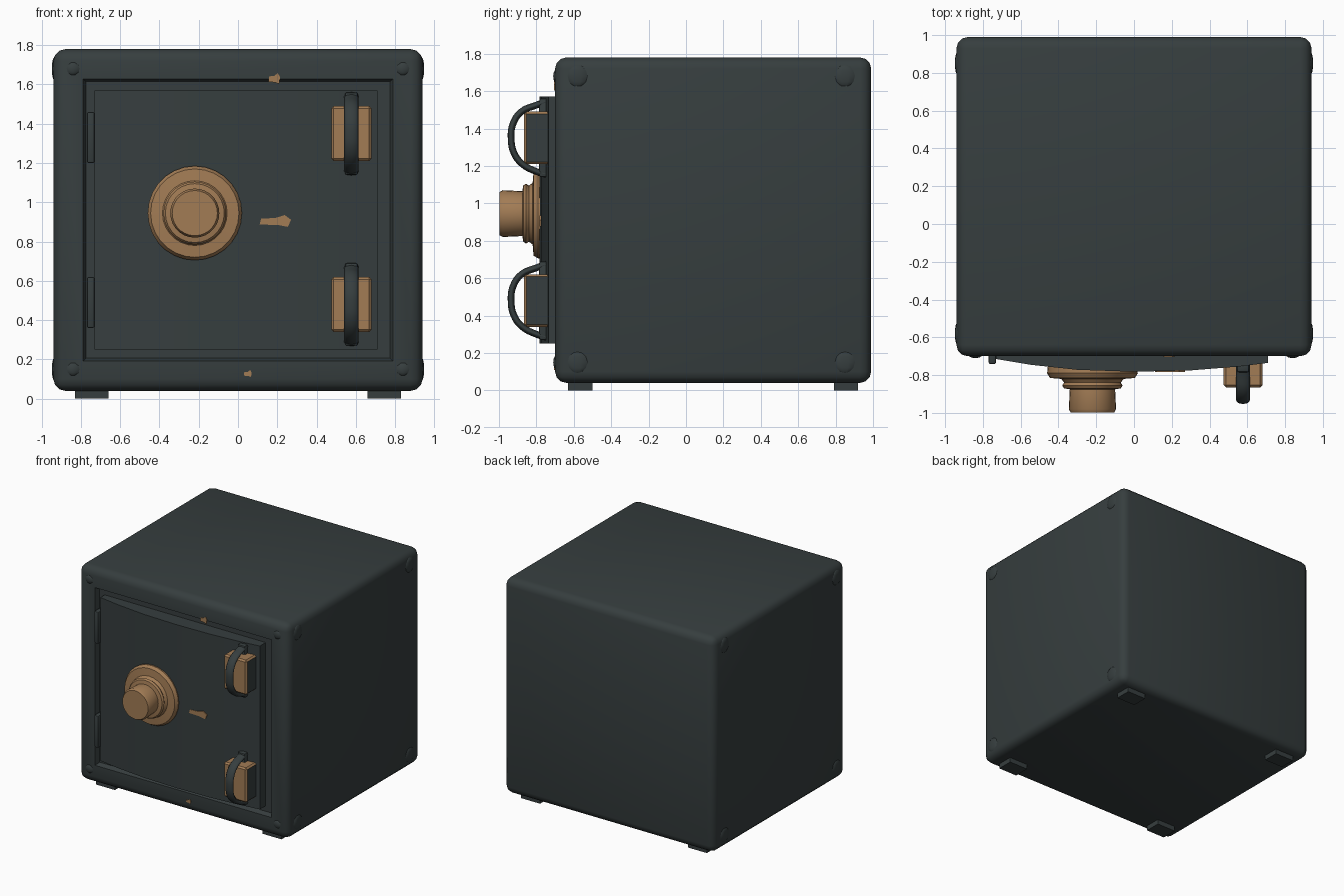
import bpy, bmesh, math
from mathutils import Matrix, Vector

old = bpy.data.objects.get("Cube")
if old:
    bpy.data.objects.remove(old, do_unlink=True)


def make_material(name, rgb):
    m = bpy.data.materials.new(name)
    m.use_nodes = True
    m.diffuse_color = (*rgb, 1)
    m.node_tree.nodes["Principled BSDF"].inputs["Base Color"].default_value = (*rgb, 1)
    return m


iron = make_material("dark iron", (0.037, 0.048, 0.049))
brass = make_material("brass", (0.36, 0.20, 0.09))


def finish(bm, name, *mats):
    bmesh.ops.recalc_face_normals(bm, faces=bm.faces)
    me = bpy.data.meshes.new(name)
    bm.to_mesh(me)
    bm.free()
    ob = bpy.data.objects.new(name, me)
    bpy.context.collection.objects.link(ob)
    for m in mats:
        me.materials.append(m)
    bpy.ops.object.select_all(action="DESELECT")
    ob.select_set(True)
    bpy.context.view_layer.objects.active = ob
    bpy.ops.object.shade_smooth_by_angle(angle=math.radians(35))
    return ob


def box_mesh(lo, hi, bevel=0.0, segments=2):
    lo, hi = Vector(lo), Vector(hi)
    bm = bmesh.new()
    bmesh.ops.create_cube(bm, size=1, matrix=Matrix.Translation((lo + hi) / 2)
                          @ Matrix.Diagonal((*(hi - lo), 1)))
    if bevel:
        bmesh.ops.bevel(bm, geom=bm.edges[:], offset=bevel, segments=segments,
                        profile=0.5, affect="EDGES")
    return bm


def dome(name, loc, size):
    bm = bmesh.new()
    bmesh.ops.create_uvsphere(bm, u_segments=10, v_segments=6, radius=1,
                              matrix=Matrix.Translation(loc) @ Matrix.Diagonal((*size, 1)))
    return finish(bm, name, iron)


# Body with rounded edges and a shallow door recess
bm = box_mesh((-0.94, -0.70, 0.04), (0.94, 0.99, 1.78), 0.06, 3)
bm.normal_update()
front = min(bm.faces, key=lambda f: f.calc_center_median().y)
bmesh.ops.inset_region(bm, faces=[front], thickness=0.13)
bmesh.ops.inset_region(bm, faces=[front], thickness=0.02, depth=-0.04)
finish(bm, "safe_body", iron)

# Feet
for sx in (-1, 1):
    for y, label in ((-0.565, "front"), (0.855, "back")):
        side = "left" if sx > 0 else "right"
        finish(box_mesh((sx * 0.745 - 0.085, y - 0.065, 0),
                        (sx * 0.745 + 0.085, y + 0.065, 0.08)), f"{label}_{side}_foot", iron)

# Corner bosses on the front and the sides
for sx in (-1, 1):
    for z in (0.15, 1.68):
        dome("front_boss", (sx * 0.84, -0.695, z), (0.035, 0.015, 0.035))
        for y in (-0.58, 0.85):
            dome("side_boss", (sx * 0.935, y, z), (0.014, 0.06, 0.06))

# Bowed door, extruded upwards from its plan outline
plan = [(-0.73, -0.64), (-0.73, -0.715), (-0.55, -0.745), (-0.3, -0.772), (0, -0.782),
        (0.3, -0.775), (0.55, -0.755), (0.71, -0.735), (0.71, -0.64)]
bm = bmesh.new()
base = bm.faces.new([bm.verts.new((x, y, 0.25)) for x, y in plan])
top = bmesh.ops.extrude_face_region(bm, geom=[base])["geom"]
bmesh.ops.translate(bm, verts=[v for v in top if isinstance(v, bmesh.types.BMVert)],
                    vec=(0, 0, 1.32))
finish(bm, "door", iron)

# Hinges at the door's right side
for z in (0.49, 1.33):
    finish(box_mesh((-0.77, -0.742, z - 0.13), (-0.73, -0.66, z + 0.13), 0.01),
           "door_hinge", iron)

# Stepped combination dial, turned round the y axis
profile = [(0, -0.74), (0.235, -0.74), (0.24, -0.79), (0.225, -0.815), (0.165, -0.82),
           (0.15, -0.84), (0.16, -0.855), (0.15, -0.87), (0.12, -0.875), (0.125, -0.98),
           (0.115, -0.998), (0, -0.998)]
bm = bmesh.new()
verts = [bm.verts.new((r, y, 0)) for r, y in profile]
edges = [bm.edges.new(pair) for pair in zip(verts, verts[1:])]
bmesh.ops.spin(bm, geom=verts + edges, cent=(0, 0, 0), axis=(0, 1, 0),
               angle=math.tau, steps=28, use_duplicate=False)
bmesh.ops.remove_doubles(bm, verts=bm.verts, dist=0.0005)
bmesh.ops.translate(bm, verts=bm.verts, vec=(-0.22, 0, 0.945))
finish(bm, "combination_dial", brass)

# Brass latch blocks with dark outer ends, each under a hooped strap
hoop = [(-0.73, 0.20), (-0.80, 0.175), (-0.88, 0.14), (-0.925, 0.075), (-0.935, 0.0),
        (-0.92, -0.08), (-0.875, -0.14), (-0.80, -0.18), (-0.73, -0.20)]
for z, label in ((0.48, "lower"), (1.35, "upper")):
    bm = box_mesh((0.475, -0.865, z - 0.14), (0.68, -0.72, z + 0.14), 0.012, 1)
    bm.normal_update()
    for f in bm.faces:
        f.material_index = 1 if f.normal.x > 0.9 else 0
    finish(bm, label + "_latch_block", brass, iron)

    cu = bpy.data.curves.new(label + "_latch_strap", "CURVE")
    cu.dimensions = "3D"
    cu.bevel_depth, cu.bevel_resolution, cu.use_fill_caps = 0.018, 2, True
    cu.resolution_u = 4
    sp = cu.splines.new("BEZIER")
    sp.bezier_points.add(len(hoop) - 1)
    for p, (y, dz) in zip(sp.bezier_points, hoop):
        p.co = (0, y, dz)
        p.handle_left_type = p.handle_right_type = "AUTO"
    cu.materials.append(iron)
    strap = bpy.data.objects.new(label + "_latch_strap", cu)
    strap.location, strap.scale = (0.577, 0, z), (2, 1, 1)
    bpy.context.collection.objects.link(strap)
    # Mounting foot behind the strap
    finish(box_mesh((0.545, -0.785, z - 0.21), (0.61, -0.73, z + 0.21), 0.01),
           label + "_strap_plate", iron)


# Worn brass flecks as thin plates
def fleck(x, y, z, w, h):
    shape = [(-1, -0.6), (0.2, -0.7), (0.8, -1), (1, 0.2), (0.6, 1), (0, 0.5), (-0.9, 0.4)]
    bm = bmesh.new()
    f = bm.faces.new([bm.verts.new((x + a * w, y, z + b * h)) for a, b in shape])
    back = bmesh.ops.extrude_face_region(bm, geom=[f])["geom"]
    bmesh.ops.translate(bm, verts=[v for v in back if isinstance(v, bmesh.types.BMVert)],
                        vec=(0, 0.009, 0))
    finish(bm, "brass_fleck", brass)


fleck(0.19, -0.783, 0.905, 0.08, 0.03)
fleck(0.185, -0.705, 1.63, 0.03, 0.028)
fleck(0.05, -0.705, 0.128, 0.02, 0.018)
